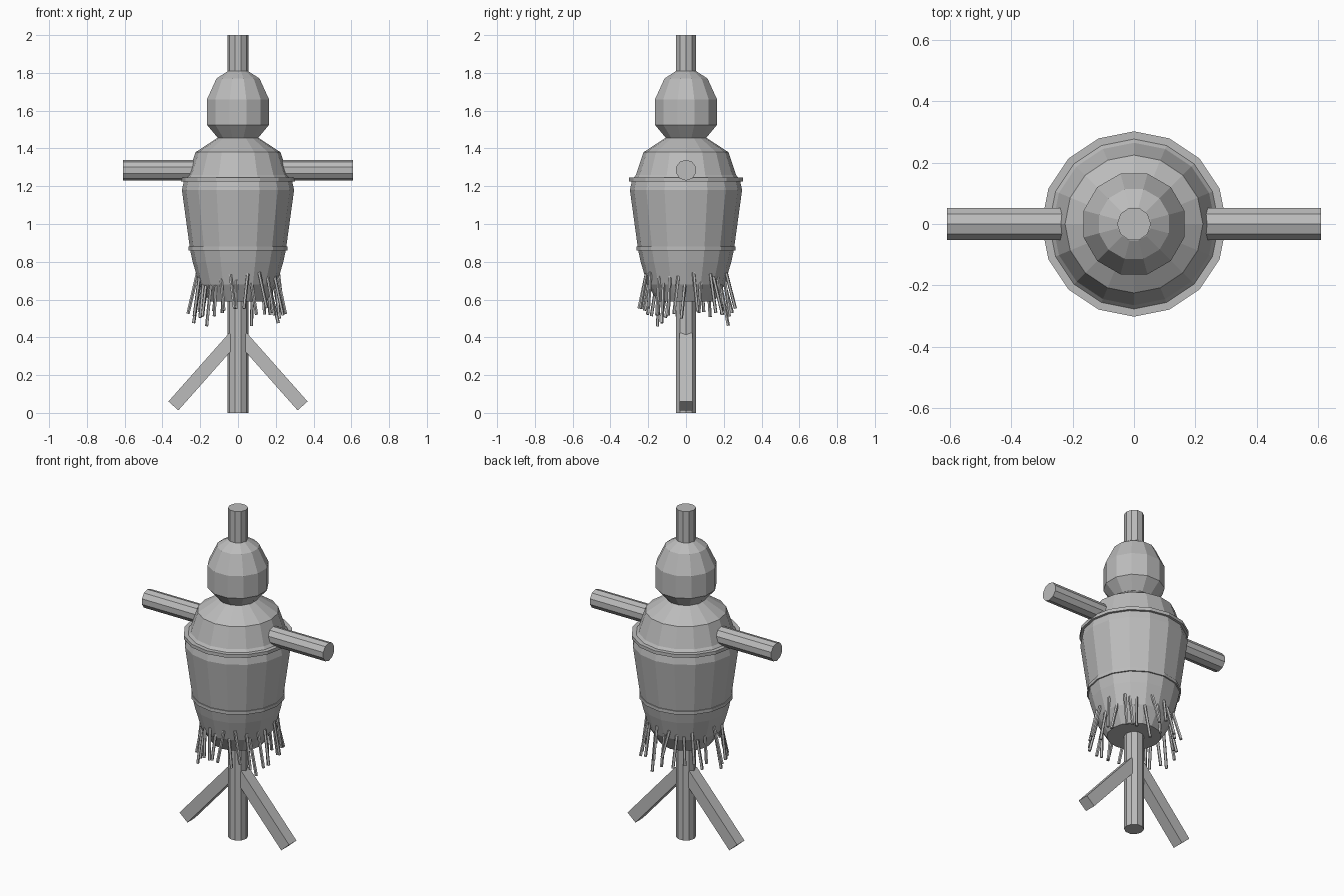
import bpy, bmesh, math, random
from mathutils import Vector

cube = bpy.data.objects.get("Cube")
if cube:
    bpy.data.objects.remove(cube, do_unlink=True)

grey = bpy.data.materials.new("plain_grey")
grey.use_nodes = True
grey.diffuse_color = (0.5, 0.5, 0.5, 1)
grey.node_tree.nodes["Principled BSDF"].inputs["Base Color"].default_value = grey.diffuse_color


def make_object(name, bm):
    bmesh.ops.recalc_face_normals(bm, faces=bm.faces)
    mesh = bpy.data.meshes.new(name)
    bm.to_mesh(mesh)
    bm.free()
    mesh.materials.append(grey)
    obj = bpy.data.objects.new(name, mesh)
    bpy.context.collection.objects.link(obj)
    return obj


def lathe(name, profile, sides, turn=0.0):
    """Faceted turned solid from (radius, height) pairs, capped at both ends."""
    bm = bmesh.new()
    rings = []
    for r, z in profile:
        angles = [turn + math.tau * i / sides for i in range(sides)]
        rings.append([bm.verts.new((r * math.cos(a), r * math.sin(a), z)) for a in angles])
    for low, high in zip(rings, rings[1:]):
        for i in range(sides):
            j = (i + 1) % sides
            bm.faces.new((low[i], low[j], high[j], high[i]))
    bm.faces.new(rings[0])
    bm.faces.new(rings[-1])
    return make_object(name, bm)


def rod(name, start, end, radius, sides, turn=0.0):
    """Straight rod between two points."""
    start, end = Vector(start), Vector(end)
    obj = lathe(name, [(radius, 0), (radius, (end - start).length)], sides, turn)
    obj.rotation_mode = 'QUATERNION'
    obj.rotation_quaternion = Vector((0, 0, 1)).rotation_difference(end - start)
    obj.location = start
    return obj


# Central pole and crossbar arms
lathe("pole", [(0.055, 0), (0.055, 2)], 10)
rod("arm_bar", (-0.61, 0, 1.285), (0.61, 0, 1.285), 0.055, 10)

# Stuffed sack body, with bands, and head
lathe("body", [(0.15, 0.59), (0.205, 0.68), (0.24, 0.80), (0.253, 0.86), (0.297, 1.18),
               (0.285, 1.235), (0.265, 1.26), (0.225, 1.38), (0.11, 1.455)], 16)
lathe("waist_band", [(0.261, 0.86), (0.261, 0.88)], 16)
lathe("chest_band", [(0.302, 1.225), (0.302, 1.245)], 16)
lathe("head", [(0.11, 1.455), (0.17, 1.525), (0.17, 1.66), (0.118, 1.77), (0.055, 1.81)],
      12, math.pi / 12)

# Square braces at the foot
for side, label in ((1, "left"), (-1, "right")):
    rod(label + "_brace", (side * 0.02, 0, 0.4), (side * 0.342, 0, 0.037), 0.05, 4, math.pi / 4)

# Loose straw hanging from the hem
random.seed(4)
count = 32
for i in range(count):
    a = math.tau * (i + random.uniform(-0.3, 0.3)) / count
    top = random.uniform(0.67, 0.75)
    length = random.uniform(0.15, 0.22)
    r = 0.175 + (top - 0.6) * 0.3
    b = a + random.uniform(-0.12, 0.12)
    flare = r + random.uniform(0.02, 0.05)
    rod(f"straw_{i + 1}", (r * math.cos(a), r * math.sin(a), top),
        (flare * math.cos(b), flare * math.sin(b), top - length), 0.009, 5)
